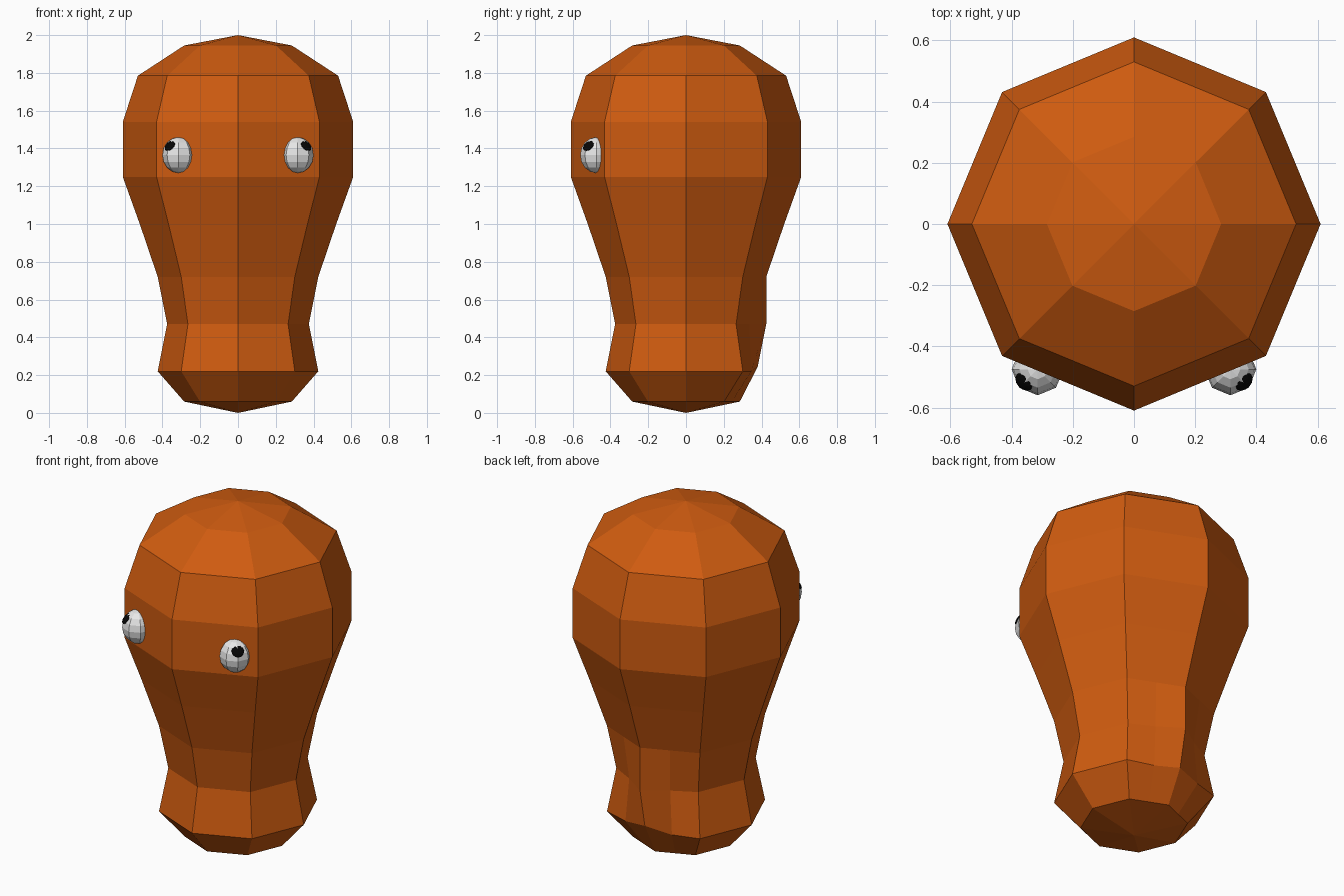
import bpy, bmesh
from math import sin, cos, pi
from mathutils import Vector, Matrix

if "Cube" in bpy.data.objects:
    bpy.data.objects.remove(bpy.data.objects["Cube"])


def material(name, rgb):
    m = bpy.data.materials.new(name)
    m.use_nodes = True
    m.diffuse_color = (*rgb, 1)
    m.node_tree.nodes["Principled BSDF"].inputs["Base Color"].default_value = (*rgb, 1)
    return m


ORANGE = material("burnt_orange", (0.62, 0.105, 0.005))
WHITE = material("eye_white", (0.8, 0.8, 0.8))
BLACK = material("pupil_black", (0.002, 0.002, 0.002))


def finish(name, bm, mat):
    bmesh.ops.recalc_face_normals(bm, faces=bm.faces[:])
    mesh = bpy.data.meshes.new(name)
    bm.to_mesh(mesh)
    bm.free()
    mesh.materials.append(mat)
    obj = bpy.data.objects.new(name, mesh)
    bpy.context.collection.objects.link(obj)
    return obj


# Body: eight-sided lathe with a shallow bulge low on the back
PROFILE = [(0.285, 0.06), (0.425, 0.22), (0.375, 0.47), (0.425, 0.72), (0.52, 1.0),
           (0.61, 1.25), (0.61, 1.54), (0.53, 1.785), (0.285, 1.945)]
# Height: (back ridge depth, ridge height, flank depth)
BULGE = {0.47: (0.425, 0.47, 0.335), 0.22: (0.38, 0.245, 0.345)}


def ring_points(r, z):
    pts = [Vector((r * cos(i * pi / 4), r * sin(i * pi / 4), z)) for i in range(8)]
    flanks = [(pts[1] + pts[2]) / 2, (pts[2] + pts[3]) / 2]
    if z in BULGE:
        depth, height, flank_y = BULGE[z]
        pts[2] = Vector((0, depth, height))
        for f in flanks:
            f.y = flank_y
    return pts[:2] + [flanks[0], pts[2], flanks[1]] + pts[3:]


bm = bmesh.new()
rings = [[bm.verts.new(p) for p in ring_points(r, z)] for r, z in PROFILE]
count = len(rings[0])
for low, high in zip(rings, rings[1:]):
    for i in range(count):
        j = (i + 1) % count
        bm.faces.new((low[i], low[j], high[j], high[i]))
for ring, z in ((rings[0], 0), (rings[-1], 2)):
    tip = bm.verts.new((0, 0, z))
    for i in range(count):
        bm.faces.new((ring[i], ring[(i + 1) % count], tip))
finish("body", bm, ORANGE)

# Eyes: faceted egg shapes with thin round pupils looking up and outward
for side, name in ((1, "left"), (-1, "right")):
    centre = Vector((0.315 * side, -0.475, 1.365))
    bm = bmesh.new()
    bmesh.ops.create_uvsphere(bm, u_segments=8, v_segments=8, radius=1)
    bmesh.ops.transform(bm, verts=bm.verts[:], matrix=Matrix.Translation(centre)
                        @ Matrix.Diagonal((0.085, 0.085, 0.095, 1)))
    finish(name + "_eye", bm, WHITE)

    gaze = Vector((0.6 * side, -0.55, 0.65)).normalized()
    bm = bmesh.new()
    bmesh.ops.create_uvsphere(bm, u_segments=12, v_segments=6, radius=1)
    turn = gaze.to_track_quat('Z', 'Y').to_matrix().to_4x4()
    bmesh.ops.transform(bm, verts=bm.verts[:], matrix=Matrix.Translation(centre + gaze * 0.078)
                        @ turn @ Matrix.Diagonal((0.034, 0.034, 0.012, 1)))
    finish(name + "_pupil", bm, BLACK)
